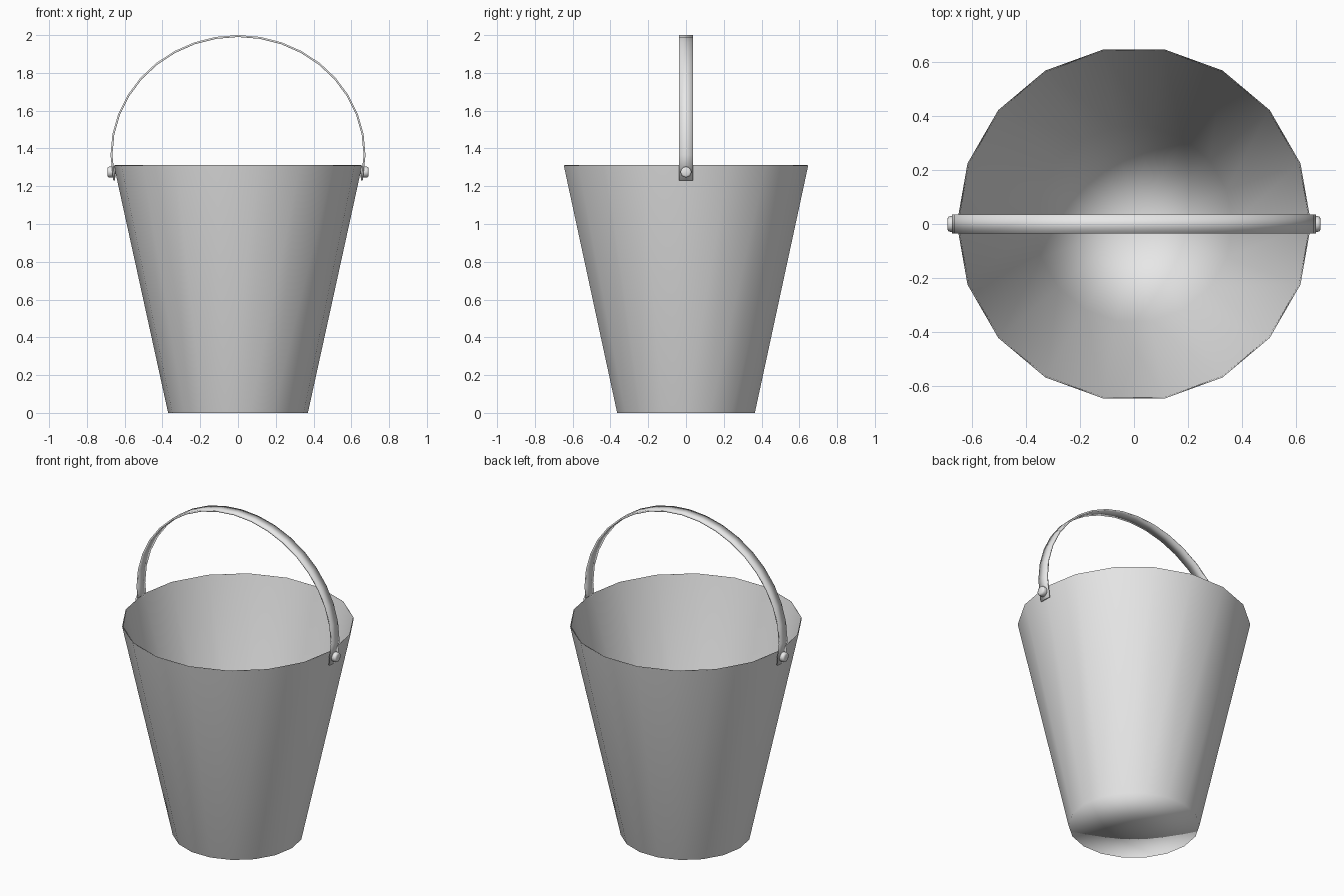
import bpy
import bmesh
from math import cos, sin, pi
from mathutils import Matrix

cube = bpy.data.objects.get("Cube")
if cube:
    bpy.data.objects.remove(cube, do_unlink=True)

# Single metal colour
metal = bpy.data.materials.new("grey metal")
metal.use_nodes = True
colour = (0.8, 0.8, 0.8, 1)
metal.diffuse_color = colour
metal.node_tree.nodes["Principled BSDF"].inputs["Base Color"].default_value = colour


def make_object(name, bm):
    mesh = bpy.data.meshes.new(name)
    bm.to_mesh(mesh)
    bm.free()
    mesh.materials.append(metal)
    mesh.shade_smooth()
    obj = bpy.data.objects.new(name, mesh)
    bpy.context.collection.objects.link(obj)
    return obj


def add_thickness(obj, thickness):
    mod = obj.modifiers.new("thickness", "SOLIDIFY")
    mod.thickness = thickness
    mod.offset = -1


def smooth_by_angle(obj):
    bpy.ops.object.select_all(action="DESELECT")
    obj.select_set(True)
    bpy.context.view_layer.objects.active = obj
    bpy.ops.object.shade_smooth_by_angle(angle=pi / 5)


# Bucket: tapered faceted wall with a floor
SIDES = 18
bm = bmesh.new()


def ring(radius, z):
    return [bm.verts.new((radius * cos(2 * pi * i / SIDES),
                          radius * sin(2 * pi * i / SIDES), z))
            for i in range(SIDES)]


base, rim = ring(0.37, 0), ring(0.657, 1.31)
centre = bm.verts.new((0, 0, 0))
for i in range(SIDES):
    j = (i + 1) % SIDES
    bm.faces.new((base[i], base[j], rim[j], rim[i]))
    bm.faces.new((centre, base[j], base[i]))
bucket = make_object("bucket", bm)
add_thickness(bucket, 0.006)
# Broad wall faces dominate the shading
weighted = bucket.modifiers.new("broad_shading", "WEIGHTED_NORMAL")
weighted.mode = "FACE_AREA"
weighted.weight = 50

# Handle: flat strip bent over an arch, with straight ends
STEPS = 18
path = [(0.66, 1.23)]
path += [(0.675 * cos(pi * i / STEPS), 1.365 + 0.635 * sin(pi * i / STEPS))
         for i in range(STEPS + 1)]
path.append((-0.66, 1.23))
bm = bmesh.new()
pairs = [[bm.verts.new((x, y, z)) for y in (-0.036, 0.036)] for x, z in path]
for (a, b), (c, d) in zip(pairs, pairs[1:]):
    bm.faces.new((a, b, d, c))
handle = make_object("handle", bm)
smooth_by_angle(handle)
add_thickness(handle, 0.01)

# Rivets holding the handle ends
for side, label in ((1, "left"), (-1, "right")):
    bm = bmesh.new()
    place = Matrix.Translation((side * 0.67, 0, 1.275)) @ Matrix.Rotation(side * pi / 2, 4, "Y")
    bmesh.ops.create_cone(bm, cap_ends=True, segments=12, radius1=0.029,
                          radius2=0.029, depth=0.044, matrix=place)
    outer = [e for e in bm.edges
             if all(v.co.x * side > 0.68 for v in e.verts)]
    bmesh.ops.bevel(bm, geom=outer, offset=0.01, segments=2, profile=0.5,
                    affect="EDGES")
    make_object("rivet_" + label, bm)
